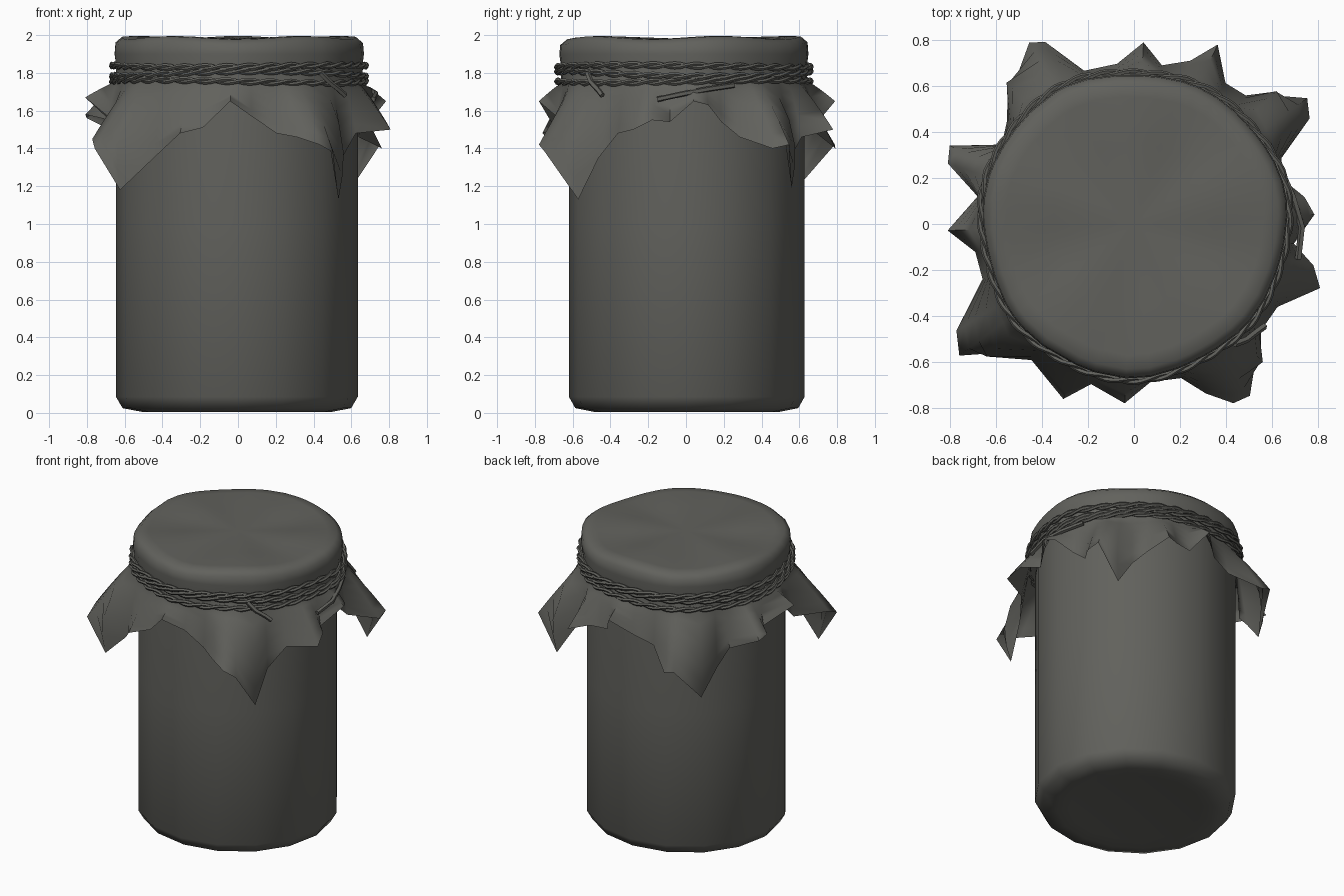
import bpy, bmesh, math
from mathutils import Vector

if "Cube" in bpy.data.objects:
    bpy.data.objects.remove(bpy.data.objects["Cube"])

mat = bpy.data.materials.new("dark warm grey")
mat.diffuse_color = (0.12, 0.12, 0.108, 1)
mat.use_nodes = True
mat.node_tree.nodes["Principled BSDF"].inputs["Base Color"].default_value = mat.diffuse_color


def add_mesh(name, rings, angle=60, cap_start=None, cap_end=None):
    """Skin a stack of closed rings; the caps are optional centre points."""
    bm = bmesh.new()
    rows = [[bm.verts.new(p) for p in ring] for ring in rings]
    n = len(rows[0])
    for a, b in zip(rows, rows[1:]):
        for i in range(n):
            j = (i + 1) % n
            bm.faces.new((a[i], a[j], b[j], b[i]))
    for cap, row in ((cap_start, rows[0]), (cap_end, rows[-1])):
        if cap is not None:
            c = bm.verts.new(cap)
            for i in range(n):
                bm.faces.new((row[i], row[(i + 1) % n], c))
    bmesh.ops.recalc_face_normals(bm, faces=bm.faces)
    me = bpy.data.meshes.new(name)
    bm.to_mesh(me)
    bm.free()
    me.materials.append(mat)
    ob = bpy.data.objects.new(name, me)
    bpy.context.collection.objects.link(ob)
    bpy.context.view_layer.objects.active = ob
    bpy.ops.object.select_all(action='DESELECT')
    ob.select_set(True)
    bpy.ops.object.shade_smooth_by_angle(angle=math.radians(angle))
    return ob


def polar(deg, r, z):
    a = math.radians(deg)
    return Vector((r * math.cos(a), r * math.sin(a), z))


def tube(name, path, radius, closed=False, sides=5):
    """Thin round strand along a path."""
    rings, n = [], len(path)
    for i, p in enumerate(path):
        q0 = path[(i - 1) % n] if closed else path[max(i - 1, 0)]
        q1 = path[(i + 1) % n] if closed else path[min(i + 1, n - 1)]
        t = (q1 - q0).normalized()
        u = t.cross(Vector((0, 0, 1))).normalized()
        v = t.cross(u)
        rings.append([p + radius * (math.cos(k * math.tau / sides) * u + math.sin(k * math.tau / sides) * v)
                      for k in range(sides)])
    if closed:
        return add_mesh(name, rings + [rings[0]])
    return add_mesh(name, rings, 60, path[0], path[-1])


# jar body
profile = [(.42, .015), (.50, .005), (.605, .025), (.64, .085), (.64, 1.0), (.64, 1.7), (.62, 1.92)]
jar = add_mesh("jar", [[polar(i * 22.5, r, z) * 1 for i in range(16)] for r, z in profile],
               60, (0, 0, .03), (0, 0, 1.92))
jar.scale = (1, .975, 1)
jar.location = (-.006, .004, 0)

# hem of the square cloth: angle, radius, height
hem = [(-61, .89, 1.42), (-56, .90, 1.38), (-47, .78, 1.13), (-40, .72, 1.35), (-30, .72, 1.48),
       (-19, .855, 1.5), (-13, .80, 1.55), (-7, .70, 1.54), (3, .785, 1.65), (9, .75, 1.63),
       (16, .68, 1.54), (24, .70, 1.46), (31, .89, 1.40), (36, .93, 1.42), (43, .82, 1.19),
       (49, .74, 1.36), (57, .73, 1.46), (65, .86, 1.5), (71, .75, 1.53), (80, .70, 1.53),
       (87, .79, 1.65), (96, .70, 1.55), (108, .70, 1.5), (116, .88, 1.4), (120, .91, 1.42),
       (132, .79, 1.19), (141, .71, 1.35), (149, .67, 1.45), (157, .87, 1.56), (162, .85, 1.58),
       (170, .69, 1.55), (182, .81, 1.67), (190, .70, 1.57), (200, .70, 1.47), (211, .90, 1.45),
       (217, .95, 1.40), (222, .84, 1.18), (233, .74, 1.35), (248, .82, 1.48), (255, .72, 1.51),
       (267, .78, 1.65), (276, .69, 1.57), (287, .70, 1.48), (293, .80, 1.46)]


def rim(a):
    """Slightly uneven outline of the covered lid."""
    return 1 + .012 * math.sin(math.radians(3 * a + 40)) + .008 * math.sin(math.radians(7 * a))


# cloth cover: flat top, rounded rim, tied neck and pleated skirt
rings = []
for r, z in ((.35, 1.982), (.56, 1.988), (.62, 1.985), (.655, 1.955), (.66, 1.90), (.652, 1.84), (.652, 1.76)):
    rings.append([polar(a, r * rim(a), z + (.008 * math.sin(math.radians(5 * a)) if z > 1.95 else 0))
                  for a, _, _ in hem])
for t in (.15, .35, .6, .8, 1):
    ring = []
    for a, r, z in hem:
        bulge = .09 * math.sin(math.pi * t) if z < 1.25 else 0
        ring.append(polar(a, .652 + (r - .652) * t ** .85 + bulge, 1.75 + (z - 1.75) * t))
    rings.append(ring)
add_mesh("cloth_cover", rings, 70, cap_start=(0, 0, 1.98))

# twisted string wound round the neck
for w, (z0, tilt, phase) in enumerate(((1.755, .008, 0), (1.795, -.014, 1.2), (1.835, .006, 2.5))):
    for s in range(2):
        path = []
        for i in range(144):
            a = i * 2.5
            tw = math.radians(a * 18) + s * math.pi
            z = z0 + tilt * math.sin(math.radians(a * 2) + phase) + .01 * math.sin(tw)
            path.append(polar(a, .668 * rim(a) + .009 * math.cos(tw), z))
        tube(f"string_wrap_{w + 1}_{'ab'[s]}", path, .011, True)

# loose string ends
ends = (((22, .68, 1.735), (10, .70, 1.715), (-1, .73, 1.69), (-12, .73, 1.66)),
        ((-50, .68, 1.80), (-46, .70, 1.75), (-41, .71, 1.71), (-38, .72, 1.68)))
for i, pts in enumerate(ends):
    tube(f"string_end_{i + 1}", [polar(*p) for p in pts], .015)
